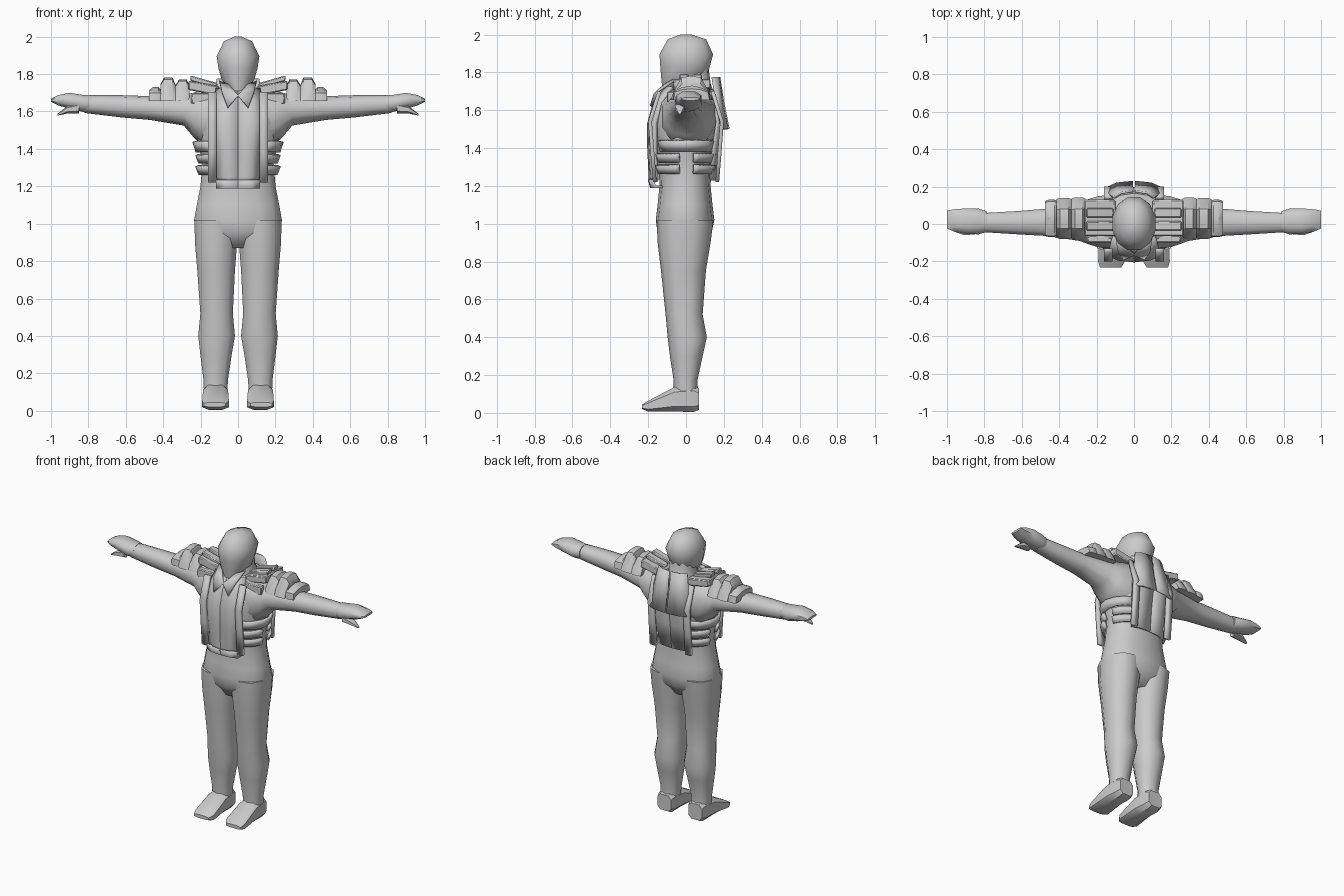
import bpy, math

if "Cube" in bpy.data.objects:
    bpy.data.objects.remove(bpy.data.objects["Cube"])

grey = bpy.data.materials.new("plain_grey")
grey.diffuse_color = (0.6, 0.6, 0.6, 1)
grey.use_nodes = True
grey.node_tree.nodes["Principled BSDF"].inputs["Base Color"].default_value = grey.diffuse_color


def make(name, verts, faces, mirror=True, angle=40, thick=0, bevel=0):
    me = bpy.data.meshes.new(name)
    me.from_pydata(verts, [], faces)
    me.materials.append(grey)
    ob = bpy.data.objects.new(name, me)
    bpy.context.collection.objects.link(ob)
    bpy.ops.object.select_all(action='DESELECT')
    bpy.context.view_layer.objects.active = ob
    ob.select_set(True)
    bpy.ops.object.mode_set(mode='EDIT')
    bpy.ops.mesh.select_all(action='SELECT')
    bpy.ops.mesh.normals_make_consistent(inside=False)
    bpy.ops.object.mode_set(mode='OBJECT')
    bpy.ops.object.shade_smooth_by_angle(angle=math.radians(angle))
    if thick:
        m = ob.modifiers.new("thickness", 'SOLIDIFY')
        m.thickness, m.offset = thick, 0
    if bevel:
        ob.modifiers.new("edge", 'BEVEL').width = bevel
        ob.modifiers["edge"].segments = 1
    if mirror:
        ob.modifiers.new("mirror", 'MIRROR').use_clip = True
    return ob


def loft(name, axis, rings, n=10, power=0.85, mirror=True, angle=60):
    """Rings are (position, u_min, u_max, v_min, v_max) across the given axis."""
    verts, faces = [], []
    for p, u0, u1, v0, v1 in rings:
        for i in range(n):
            a = 2 * math.pi * (i + 0.5) / n
            c, s = math.cos(a), math.sin(a)
            c = math.copysign(abs(c) ** power, c)
            s = math.copysign(abs(s) ** power, s)
            u = (u0 + u1) / 2 + c * (u1 - u0) / 2
            v = (v0 + v1) / 2 + s * (v1 - v0) / 2
            verts.append({'x': (p, u, v), 'y': (u, p, v), 'z': (u, v, p)}[axis])
    for r in range(len(rings) - 1):
        for i in range(n):
            j = (i + 1) % n
            faces.append((r * n + i, r * n + j, (r + 1) * n + j, (r + 1) * n + i))
    faces += [tuple(range(n)), tuple(range((len(rings) - 1) * n, len(rings) * n))]
    return make(name, verts, faces, mirror, angle)


def panel(name, rows, curve, thick=0.015, inner=0.0):
    """Mirrored curved sheet; rows are (half_width, y, z), edges bend back by curve."""
    verts, faces = [], []
    for w, y, z in rows:
        for t, k in ((0, 0), (0.6, 0.25), (1, 1)):
            verts.append((inner + (w - inner) * t, y + curve * k, z))
    for r in range(len(rows) - 1):
        for c in range(2):
            a = r * 3 + c
            faces.append((a, a + 1, a + 4, a + 3))
    return make(name, verts, faces, thick=thick)


# Torso with hips and neck
loft("torso", 'z', [(0.87, -.13, .13, -.10, .08), (0.95, -.225, .225, -.15, .135),
                    (1.02, -.24, .24, -.16, .15), (1.10, -.225, .225, -.15, .14),
                    (1.20, -.205, .205, -.14, .13), (1.32, -.195, .195, -.145, .135),
                    (1.42, -.215, .215, -.155, .15), (1.54, -.235, .235, -.175, .175),
                    (1.64, -.22, .22, -.155, .18), (1.71, -.15, .15, -.105, .165)],
     n=14, mirror=False)
loft("neck", 'z', [(1.66, -.12, .12, -.08, .16), (1.74, -.085, .085, -.06, .13),
                   (1.82, -.08, .08, -.05, .12)], mirror=False)

# Faceless head
loft("head", 'z', [(1.705, -.035, .035, -.125, -.05), (1.77, -.09, .09, -.135, .11),
                   (1.83, -.108, .108, -.14, .13), (1.895, -.118, .118, -.145, .148),
                   (1.975, -.078, .078, -.10, .11), (2.0, -.02, .02, -.03, .03)],
     n=12, power=0.95, mirror=False)

# Legs and feet
loft("leg", 'z', [(0.10, .055, .185, -.065, .065), (0.17, .05, .188, -.065, .06),
                  (0.30, .03, .205, -.085, .088), (0.40, .012, .217, -.097, .11),
                  (0.52, .024, .205, -.108, .088), (0.75, .012, .222, -.132, .105),
                  (0.90, .0, .235, -.15, .13), (1.02, .0, .238, -.155, .145)])
loft("foot", 'y', [(-.232, .065, .185, .02, .045), (-.20, .045, .195, .006, .065),
                   (-.06, .05, .19, .005, .14), (.04, .055, .185, .0, .15),
                   (.07, .065, .175, .015, .13)], n=8, power=0.6, angle=35)

# Arms and hands
loft("arm", 'x', [(.10, -.14, .165, 1.40, 1.73), (.19, -.13, .155, 1.415, 1.715),
                  (.24, -.115, .14, 1.465, 1.70), (.29, -.095, .12, 1.525, 1.69),
                  (.47, -.067, .085, 1.555, 1.682), (.62, -.058, .072, 1.568, 1.687),
                  (.82, -.045, .06, 1.592, 1.687)])
loft("hand", 'x', [(.785, -.045, .07, 1.595, 1.69), (.83, -.06, .087, 1.595, 1.692),
                   (.90, -.058, .088, 1.612, 1.703), (.96, -.045, .083, 1.63, 1.69),
                   (1.0, -.028, .075, 1.652, 1.668)], n=8)
loft("thumb", 'x', [(.85, -.06, .0, 1.59, 1.645), (.91, -.062, -.005, 1.59, 1.63),
                    (.965, -.04, -.025, 1.578, 1.588)], n=6)

# Vest front: chest panel, lower lip and lapels
panel("chest_panel", [(.115, -.105, 1.72), (.13, -.165, 1.64), (.14, -.195, 1.53),
                      (.12, -.195, 1.40), (.115, -.188, 1.25), (.09, -.19, 1.222)], .035, .02)
panel("chest_lip", [(.115, -.195, 1.235), (.115, -.185, 1.195), (.11, -.12, 1.195)], .02)
make("lapel", [(.0, -.165, 1.685), (.055, -.185, 1.62), (.085, -.15, 1.70),
               (.10, -.06, 1.76), (.05, -.10, 1.74)],
     [(0, 1, 2), (0, 2, 4), (2, 3, 4)], thick=.014)

# Front and back vest edging
for name, s in (("front_edging", -1), ("back_edging", 1)):
    make(name, [(x, s * y, z) for y, z in ((.14, 1.70), (.19, 1.54), (.178, 1.38), (.165, 1.22))
                for x in (.115, .16)],
         [(0, 1, 3, 2), (2, 3, 5, 4), (4, 5, 7, 6)], thick=.02)

# Back panel and the split flap hanging from the collar
panel("back_panel", [(.13, .175, 1.66), (.15, .19, 1.54), (.14, .17, 1.40), (.13, .155, 1.23)], -.025)
panel("collar_flap", [(.11, .175, 1.775), (.135, .195, 1.65), (.15, .225, 1.50)], -.035, .012, .006)

# Side straps wrapping round the ribs
def strap(name, z, h, a0, a1, rx, ry):
    verts, faces, n = [], [], 6
    for i in range(n + 1):
        a = math.radians(a0 + (a1 - a0) * i / n)
        for k, dz in ((.98, 0), (1.06, h)):
            verts.append((rx * k * math.cos(a), ry * k * math.sin(a), z + dz))
    for i in range(n):
        faces.append((2 * i, 2 * i + 2, 2 * i + 3, 2 * i + 1))
    make(name, verts, faces, thick=.02)

strap("rib_band", 1.385, .055, -55, 60, .222, .165)
for i, z in enumerate((1.325, 1.265)):
    strap(f"front_strap_{i}", z, .045, -60, -12, .212, .168)
    strap(f"back_strap_{i}", z, .045, 14, 60, .212, .163)

# Shoulder armour: segmented arches over the upper arm
for i, (x0, x1, top, wide) in enumerate(((.26, .335, 1.772, .112), (.335, .415, 1.782, .11),
                                         (.41, .475, 1.73, .10))):
    out = [(-wide, 1.655), (-.095, 1.70), (-.055, top - .01), (.0, top),
           (.05, top - .01), (.09, 1.70), (wide, 1.655)]
    verts = []
    for x, k in ((x0, .0), (x0 + .015, 1), (x1 - .02, 1), (x1, .0)):
        for y, z in out:
            verts.append((x, .03 + y * (.94 + .06 * k), z - (1 - k) * .4 * max(z - 1.69, 0)))
    m = len(out)
    faces = [(r * m + c, r * m + c + 1, (r + 1) * m + c + 1, (r + 1) * m + c)
             for r in range(3) for c in range(m - 1)]
    faces += [tuple(range(m)), tuple(range(3 * m, 4 * m)), (0, m, 2 * m, 3 * m, 4 * m - 1,
                                                            3 * m - 1, 2 * m - 1, m - 1)]
    make(f"shoulder_plate_{i}", verts, faces, angle=30)

# Slanted yoke plate with ribs between neck and shoulder armour
def slab(name, x0, x1, y0, y1, z0, z1, h):
    v = [(x, y, z + d) for x, z in ((x0, z0), (x1, z1)) for y in (y0, y1) for d in (-h, 0)]
    make(name, v, [(0, 1, 3, 2), (4, 6, 7, 5), (0, 4, 5, 1), (2, 3, 7, 6), (1, 5, 7, 3),
                   (0, 2, 6, 4)], angle=30, bevel=.006)

slab("yoke_plate", .10, .265, -.065, .13, 1.735, 1.765, .05)
for i, y in enumerate((-.015, .055)):
    slab(f"yoke_rib_{i}", .11, .255, y - .02, y + .03, 1.752, 1.793, .03)
slab("yoke_front", .10, .25, -.10, -.06, 1.70, 1.70, .06)
